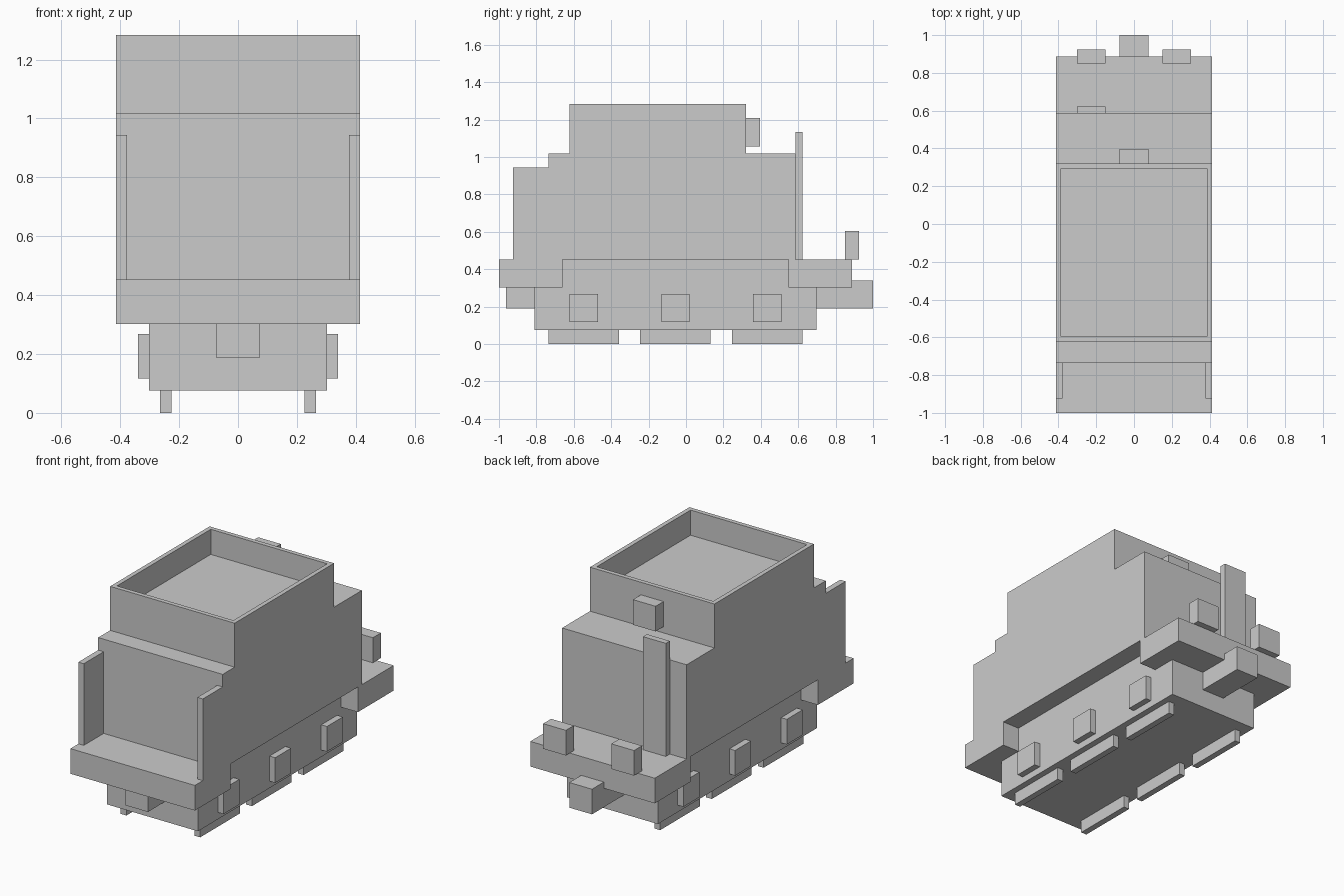
import bpy, bmesh

if "Cube" in bpy.data.objects:
    bpy.data.objects.remove(bpy.data.objects["Cube"])

U = 2 / 53          # the model sits on a regular grid, 53 cells long
HALF = 10.96        # half width of the body in cells


def finish(name, bm):
    bmesh.ops.recalc_face_normals(bm, faces=bm.faces)
    mesh = bpy.data.meshes.new(name)
    bm.to_mesh(mesh)
    bm.free()
    obj = bpy.data.objects.new(name, mesh)
    bpy.context.collection.objects.link(obj)
    return obj


def box(name, x, y, z, mirror=False):
    """Box from (min, max) cell ranges; y is counted from the front end."""
    bm = bmesh.new()
    bmesh.ops.create_cube(bm, size=1)
    for v in bm.verts:
        v.co = [U * (r[0] if c < 0 else r[1]) for r, c in zip((x, y, z), v.co)]
        v.co.y -= 1
    obj = finish(name, bm)
    if mirror:
        obj.modifiers.new("mirror", 'MIRROR')
    return obj


# Body: side profile (y, z) extruded across the width, raised ends and arched underside
profile = [(0, 8), (0, 12), (7, 12), (7, 27), (10, 27), (10, 34), (35, 34), (35, 27),
           (42, 27), (42, 12), (50, 12), (50, 8), (41, 8), (41, 12), (9, 12), (9, 8)]
bm = bmesh.new()
side = bm.faces.new([bm.verts.new((-HALF * U, y * U - 1, z * U)) for y, z in profile])
ext = bmesh.ops.extrude_face_region(bm, geom=[side])
bmesh.ops.translate(bm, vec=(2 * HALF * U, 0, 0),
                    verts=[g for g in ext["geom"] if isinstance(g, bmesh.types.BMVert)])
bmesh.ops.recalc_face_normals(bm, faces=bm.faces)

# Open bin sunk into the roof
roof = max(bm.faces, key=lambda f: f.calc_center_median().z)
bmesh.ops.inset_region(bm, faces=[roof], thickness=U)
pit = bmesh.ops.extrude_discrete_faces(bm, faces=[roof])["faces"][0]
bmesh.ops.translate(bm, vec=(0, 0, -4 * U), verts=pit.verts)
finish("body", bm)

# Upright wings at the front
box("front_wing", (10, HALF), (2, 7), (12, 25), mirror=True)

# Chassis, filling the arch between the body ends
box("chassis", (-8, 8), (5, 45), (2, 8))
box("chassis_top", (-8, 8), (9, 41), (8, 12))

# Wheels and axle boxes
for i in range(3):
    y = 7 + 13 * i
    box(f"wheel_pair_{i + 1}", (6, 7), (y, y + 10), (0, 2), mirror=True)
    box(f"axle_box_pair_{i + 1}", (8, 9), (y + 3, y + 7), (3.1, 7.1), mirror=True)

# Couplers
box("front_coupler", (-2, 2), (1, 5), (5, 8))
box("rear_coupler", (-2, 2), (45, 53), (5, 9))

# Rear fittings
box("rear_lamps", (4, 8), (49, 51), (12, 16), mirror=True)
box("roof_lamp", (-2, 2), (35, 37), (28, 32))
box("ladder", (-8, -4), (42, 43), (12, 30))
